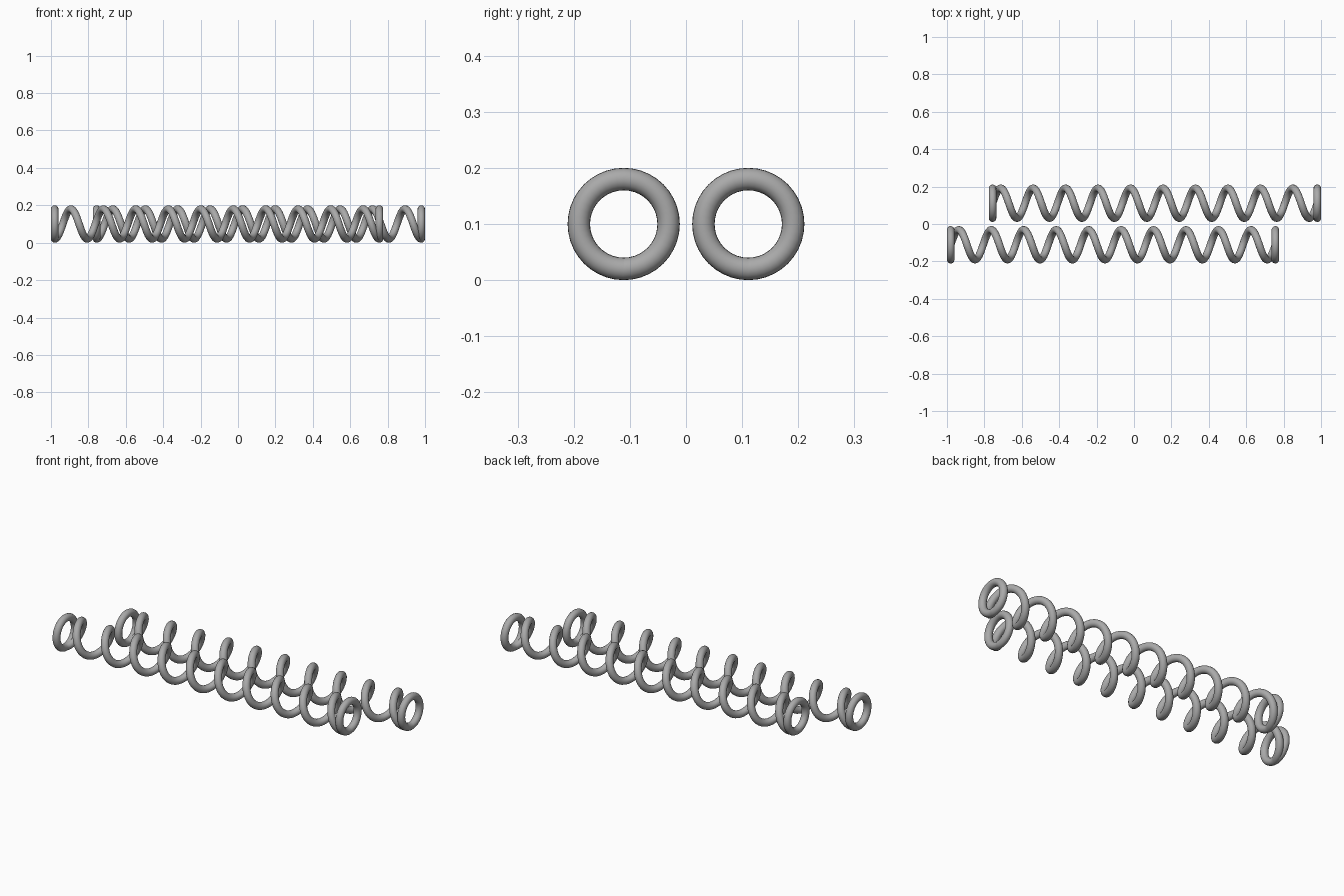
import bpy
from math import sin, cos, tau

cube = bpy.data.objects.get("Cube")
if cube:
    bpy.data.objects.remove(cube, do_unlink=True)

COIL_R, WIRE_R = 0.08, 0.02
TURNS, STEPS = 10, 40
LENGTH = 1.736

# Steel material
steel = bpy.data.materials.new("steel_grey")
steel.use_nodes = True
colour = (0.4, 0.4, 0.4, 1)
steel.diffuse_color = colour
steel.node_tree.nodes["Principled BSDF"].inputs["Base Color"].default_value = colour


def coil_path():
    """Flat closed turn, open helix, flat closed turn."""
    points = []
    for i in range((TURNS + 2) * STEPS + 1):
        turn = i / STEPS
        along = min(max(turn - 1, 0), TURNS) / TURNS
        a = tau * turn
        points.append((LENGTH * along, COIL_R * sin(a), -COIL_R * cos(a)))
    return points


def make_spring(name, x, y):
    curve = bpy.data.curves.new(name, "CURVE")
    curve.dimensions = "3D"
    curve.bevel_depth = WIRE_R
    curve.bevel_resolution = 6
    curve.use_fill_caps = True
    spline = curve.splines.new("POLY")
    path = coil_path()
    spline.points.add(len(path) - 1)
    for point, co in zip(spline.points, path):
        point.co = (*co, 1)
    curve.materials.append(steel)
    spring = bpy.data.objects.new(name, curve)
    spring.location = (x, y, COIL_R + WIRE_R)
    bpy.context.collection.objects.link(spring)

    # Turn the swept wire into a smooth mesh
    bpy.ops.object.select_all(action="DESELECT")
    spring.select_set(True)
    bpy.context.view_layer.objects.active = spring
    bpy.ops.object.convert(target="MESH")
    bpy.ops.object.shade_smooth_by_angle()


# Two equal springs, offset along their length
make_spring("front_spring", -0.98, -0.111)
make_spring("back_spring", 0.98 - LENGTH, 0.111)
